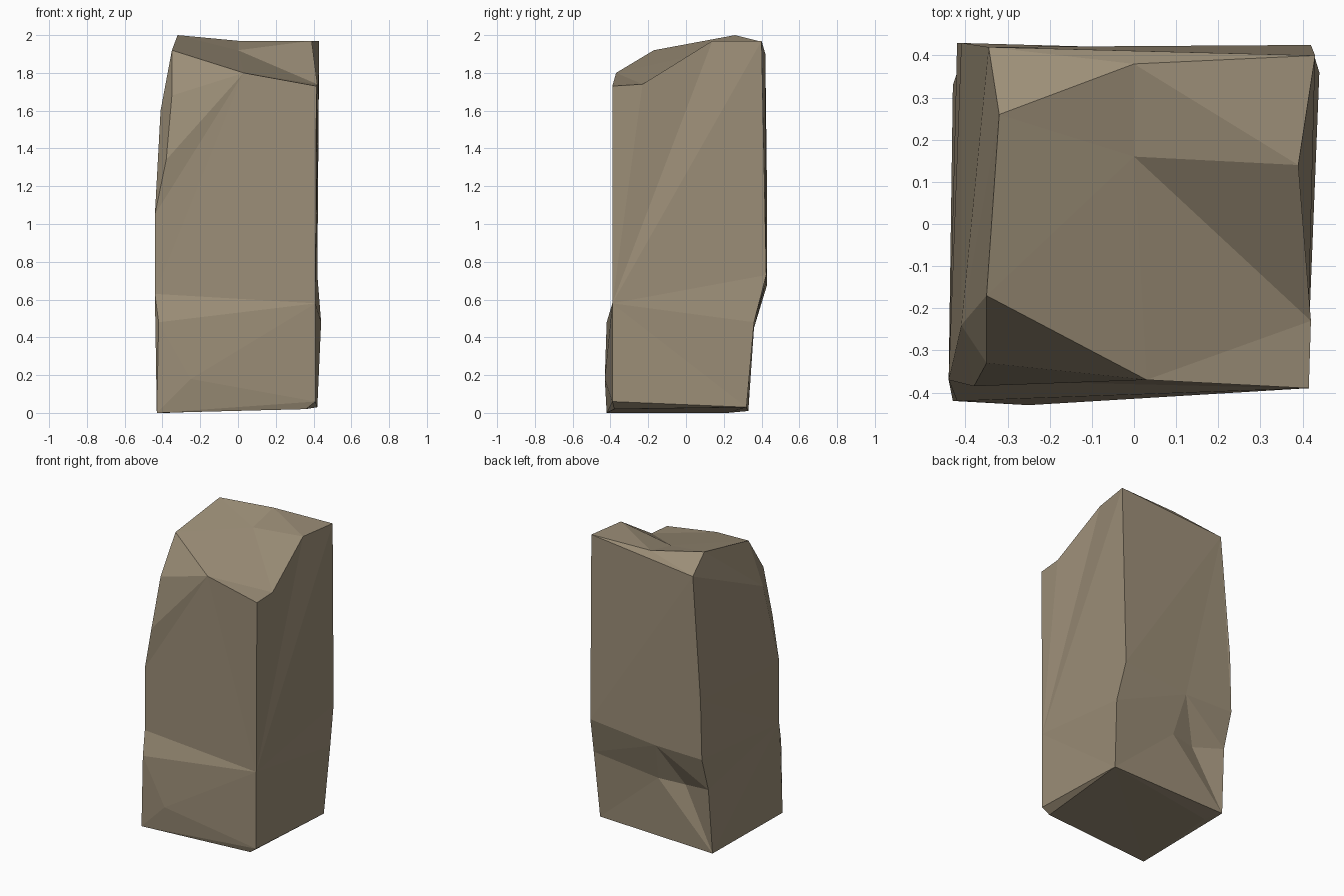
import bpy
import bmesh

default_cube = bpy.data.objects.get("Cube")
if default_cube:
    bpy.data.objects.remove(default_cube, do_unlink=True)

bm = bmesh.new()


def point(x, y, z):
    return bm.verts.new((x, y, z))


def edge_line(*coords):
    """A chipped corner of the block, listed from top to bottom."""
    return [point(*c) for c in coords]


def fan(hub, *chain):
    """Triangular facets spreading from one vertex along a chain."""
    for first, second in zip(chain, chain[1:]):
        bm.faces.new((hub, first, second))


# Four upright corners
front_left = edge_line((-.35, -.17, 1.92), (-.35, -.33, 1.68), (-.38, -.385, 1.34),
                       (-.44, -.37, 1.05), (-.44, -.37, .63), (-.42, -.42, .48),
                       (-.43, -.42, 0))
front_right = edge_line((.415, -.39, 1.73), (.41, -.39, .58), (.41, -.39, .06))
back_right = edge_line((.43, .4, 1.97), (.42, .425, .73), (.44, .36, .48), (.42, .32, .03))
back_left = edge_line((-.345, .42, 1.9), (-.41, .43, 1.08), (-.42, .43, .68),
                      (-.42, .36, .45), (-.43, .33, .01))

# Broken crown
peak = point(-.32, .26, 2)
dip = point(0, .16, 1.92)
back_crest = point(0, .38, 1.97)
right_crest = point(.39, .14, 1.97)
right_notch = point(.42, -.23, 1.74)
front_lip = point(.03, -.37, 1.8)

# Bulges and dents on the sides
front_bulge = point(-.25, -.43, .18)
left_bulge = point(-.41, -.24, 1.6)
ledge_top = point(-.065, .42, .68)
dent_right = point(-.03, .34, .42)
dent_left = point(-.21, .305, .41)

# Slightly bevelled foot
foot_right = point(.36, -.38, .02)
foot_left = point(-.38, .22, 0)

# Front facets
fan(front_lip, *front_left[:5], front_right[1], front_right[0])
fan(front_right[1], front_left[4], front_left[5])
fan(front_bulge, front_left[5], front_left[6], front_right[2], front_right[1], front_left[5])

# Right facets
fan(front_right[1], front_right[2], *reversed(back_right), right_crest, right_notch,
    front_right[0])

# Back facets with the undercut ledge
fan(back_left[0], back_crest, back_right[0], back_right[1], ledge_top,
    back_left[2], back_left[1])
fan(ledge_top, back_right[1], back_right[2], dent_right, dent_left, back_left[3], back_left[2])
fan(dent_right, back_right[2], back_right[3], back_left[4], dent_left)
fan(dent_left, back_left[4], back_left[3])

# Left facets
fan(left_bulge, *front_left[:4], back_left[1], back_left[0], peak, front_left[0])
fan(front_left[4], front_left[3], *back_left[1:], front_left[6], front_left[5])

# Top facets
fan(dip, right_notch, right_crest, back_crest, peak, front_left[0], front_lip, right_notch)
fan(back_crest, right_crest, back_right[0])
fan(back_crest, back_left[0], peak)
fan(front_lip, right_notch, front_right[0])

# Underside facets
fan(foot_right, front_left[6], front_right[2], back_right[3], front_left[6])
fan(foot_left, front_left[6], back_right[3], back_left[4], front_left[6])

bmesh.ops.recalc_face_normals(bm, faces=bm.faces)
mesh = bpy.data.meshes.new("stone_block")
bm.to_mesh(mesh)
bm.free()

# Tan stone
stone = bpy.data.materials.new("tan_stone")
stone.use_nodes = True
colour = (.33, .27, .185, 1)
stone.diffuse_color = colour
stone.node_tree.nodes["Principled BSDF"].inputs["Base Color"].default_value = colour
mesh.materials.append(stone)

block = bpy.data.objects.new("stone_block", mesh)
bpy.context.collection.objects.link(block)
